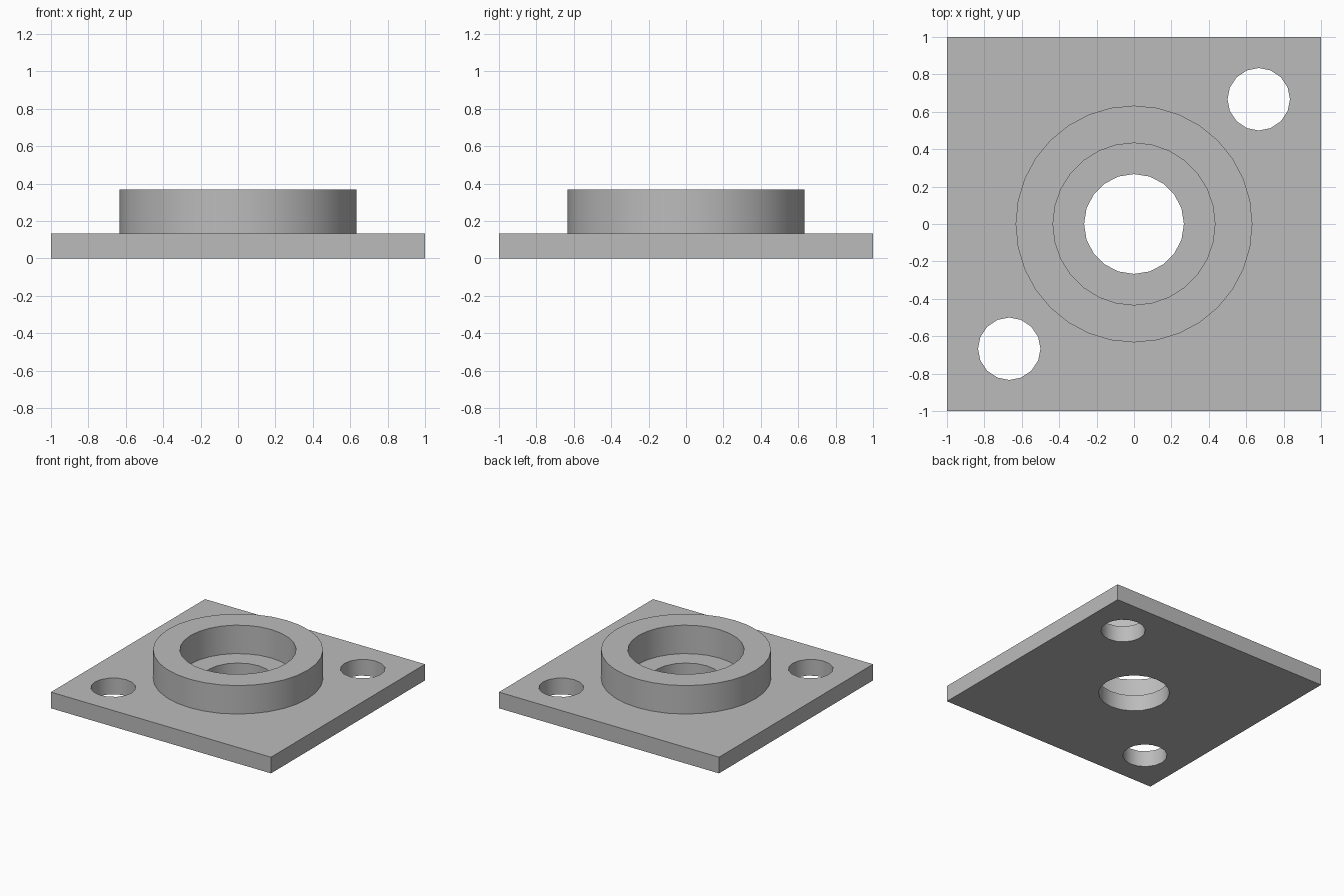
import bpy
import math

cube = bpy.data.objects.get("Cube")
if cube:
    bpy.data.objects.remove(cube, do_unlink=True)

PLATE_TOP, RING_TOP = 0.133, 0.367

grey = bpy.data.materials.new("plain grey")
grey.use_nodes = True
colour = (0.5, 0.5, 0.5, 1)
grey.diffuse_color = colour
grey.node_tree.nodes["Principled BSDF"].inputs["Base Color"].default_value = colour


def cylinder(name, radius, bottom, top, sides, x=0, y=0):
    # Rotated so that a corner lies on each axis
    bpy.ops.mesh.primitive_cylinder_add(
        vertices=sides, radius=radius, depth=top - bottom,
        location=(x, y, (bottom + top) / 2))
    obj = bpy.context.object
    obj.name = name
    obj.data.materials.append(grey)
    return obj


def cut(target, cutter):
    mod = target.modifiers.new(cutter.name, "BOOLEAN")
    mod.operation = "DIFFERENCE"
    mod.solver = "EXACT"
    mod.object = cutter
    bpy.context.view_layer.objects.active = target
    bpy.ops.object.modifier_apply(modifier=mod.name)
    bpy.data.objects.remove(cutter, do_unlink=True)


# Square base with a raised round boss
bpy.ops.mesh.primitive_cube_add(size=1, location=(0, 0, PLATE_TOP / 2))
flange = bpy.context.object
flange.name = "bearing_flange"
flange.scale = (2, 2, PLATE_TOP)
bpy.ops.object.transform_apply(location=False, rotation=False, scale=True)
flange.data.materials.append(grey)

boss = cylinder("boss", 0.633, PLATE_TOP / 2, RING_TOP, 32)
union = flange.modifiers.new("boss", "BOOLEAN")
union.operation = "UNION"
union.solver = "EXACT"
union.object = boss
bpy.context.view_layer.objects.active = flange
bpy.ops.object.modifier_apply(modifier=union.name)
bpy.data.objects.remove(boss, do_unlink=True)

# Bearing seat, shaft bore and two diagonal bolt holes
cut(flange, cylinder("seat", 0.433, PLATE_TOP, 0.5, 28))
cut(flange, cylinder("bore", 0.267, -0.1, 0.3, 20))
for side in (-1, 1):
    cut(flange, cylinder("bolt_hole", 0.167, -0.1, 0.3, 16,
                         side * 0.667, side * 0.667))

# Smooth round walls, crisp rims
bpy.ops.object.select_all(action="DESELECT")
flange.select_set(True)
bpy.context.view_layer.objects.active = flange
bpy.ops.object.shade_smooth_by_angle(angle=math.radians(30))
